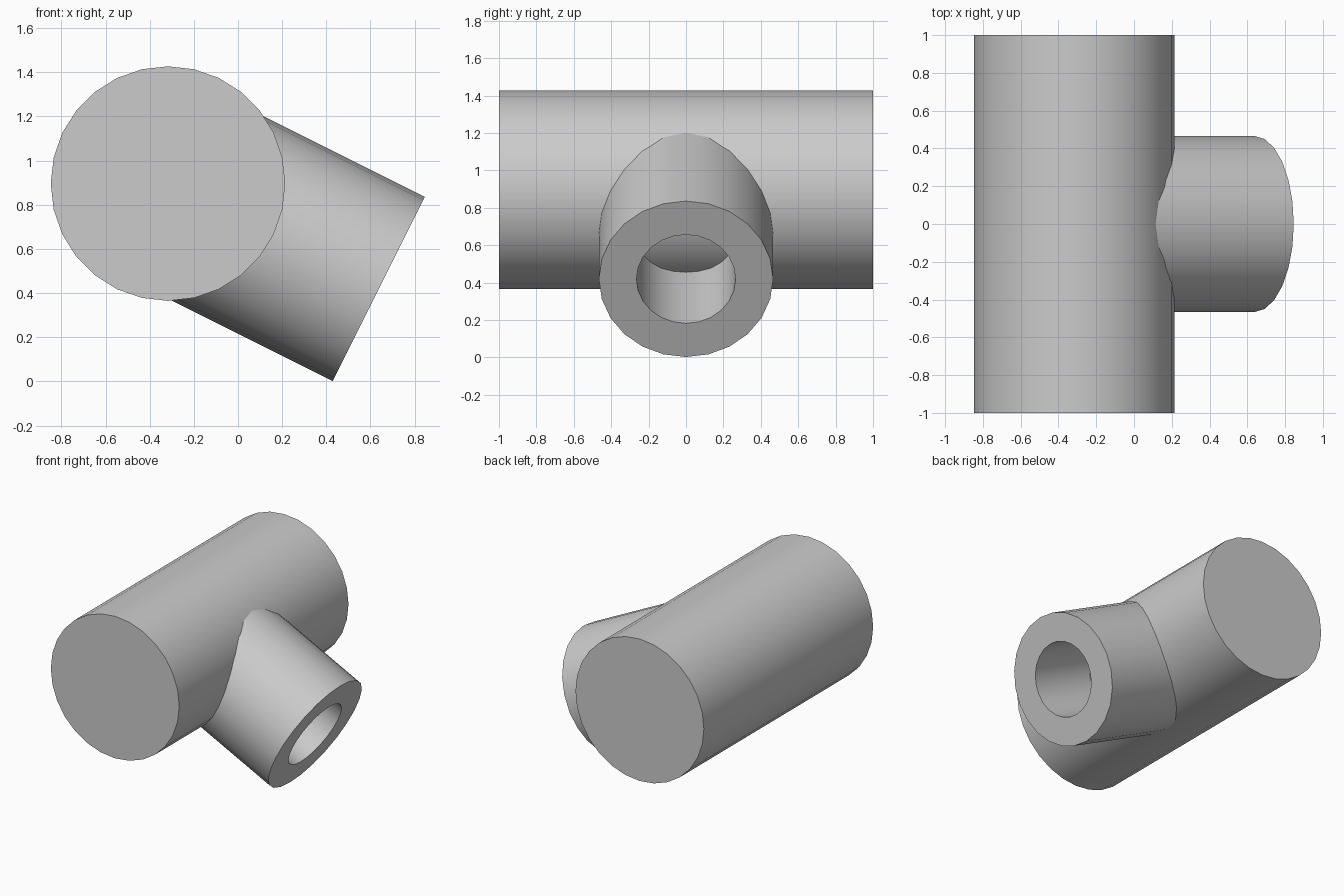
import bpy, bmesh, math
from mathutils import Matrix, Vector

cube = bpy.data.objects.get("Cube")
if cube:
    bpy.data.objects.remove(cube, do_unlink=True)

# Single plain grey
grey = bpy.data.materials.new("plain_grey")
grey.use_nodes = True
colour = (0.6, 0.6, 0.6, 1)
grey.diffuse_color = colour
grey.node_tree.nodes["Principled BSDF"].inputs["Base Color"].default_value = colour


def finish(name, bm, matrix):
    """Turn a bmesh into a smooth-shaded object with crisp rims."""
    bmesh.ops.recalc_face_normals(bm, faces=bm.faces)
    mesh = bpy.data.meshes.new(name)
    bm.to_mesh(mesh)
    bm.free()
    mesh.materials.append(grey)
    obj = bpy.data.objects.new(name, mesh)
    obj.matrix_world = matrix
    bpy.context.collection.objects.link(obj)
    bpy.ops.object.select_all(action="DESELECT")
    obj.select_set(True)
    bpy.context.view_layer.objects.active = obj
    bpy.ops.object.shade_smooth_by_angle(angle=math.radians(30))
    return obj


def ring(bm, radius, z, sides):
    return [bm.verts.new((radius * math.cos(a), radius * math.sin(a), z))
            for a in (math.tau * i / sides for i in range(sides))]


def tube(outer, inner, start, end, sides):
    """Hollow tube along local z, made from four linked rings."""
    bm = bmesh.new()
    profile = [(outer, start), (outer, end), (inner, end), (inner, start)]
    rings = [ring(bm, r, z, sides) for r, z in profile]
    for k in range(4):
        a, b = rings[k], rings[(k + 1) % 4]
        for i in range(sides):
            j = (i + 1) % sides
            bm.faces.new((a[i], a[j], b[j], b[i]))
    return bm


centre = Matrix.Translation(Vector((-0.317, 0, 0.896)))

# Solid main cylinder lying along y
bm = bmesh.new()
bmesh.ops.create_cone(bm, cap_ends=True, segments=28, radius1=0.531,
                      radius2=0.531, depth=2)
finish("main_cylinder", bm, centre @ Matrix.Rotation(math.pi / 2, 4, "X"))

# Hollow branch sloping down to the left side, its bore ending at the main wall
slope = math.pi / 2 + math.atan(0.5)
finish("branch_tube", tube(0.466, 0.265, 0.15, 1.067, 24),
       centre @ Matrix.Rotation(slope, 4, "Y"))
